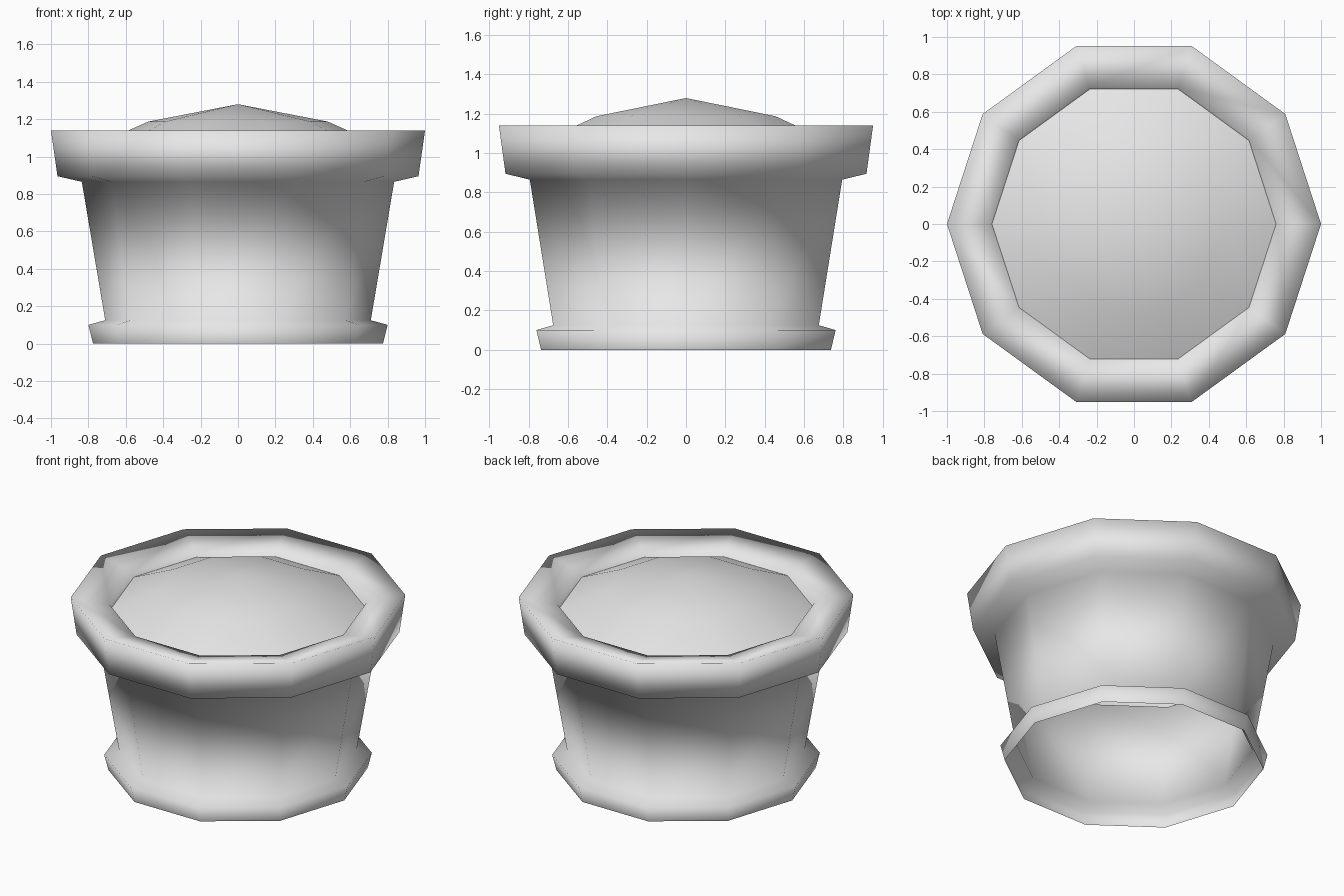
import bpy
import bmesh
from math import cos, sin, tau

SIDES = 10

cube = bpy.data.objects.get("Cube")
if cube:
    bpy.data.objects.remove(cube, do_unlink=True)

# Single plain grey material
grey = bpy.data.materials.new("light_grey")
grey.use_nodes = True
colour = (0.8, 0.8, 0.8, 1)
grey.diffuse_color = colour
grey.node_tree.nodes["Principled BSDF"].inputs["Base Color"].default_value = colour


def turned(name, profile):
    """Spin (radius, height) points into a smooth skin; radius 0 closes it."""
    bm = bmesh.new()
    rings = []
    for r, z in profile:
        if r == 0:
            rings.append([bm.verts.new((0, 0, z))] * SIDES)
        else:
            rings.append([bm.verts.new((r * cos(tau * k / SIDES), r * sin(tau * k / SIDES), z))
                          for k in range(SIDES)])
    for low, high in zip(rings, rings[1:]):
        for k in range(SIDES):
            n = (k + 1) % SIDES
            corners = [low[k], low[n], high[n], high[k]]
            face = bm.faces.new(list(dict.fromkeys(corners)))
            face.smooth = True
    mesh = bpy.data.meshes.new(name)
    bm.to_mesh(mesh)
    bm.free()
    mesh.materials.append(grey)
    obj = bpy.data.objects.new(name, mesh)
    bpy.context.collection.objects.link(obj)
    return obj


# Pot skin: open foot, tapered wall, heavy lip, inner lip wall
turned("pot", [(0.775, 0), (0.80, 0.10), (0.71, 0.125), (0.835, 0.865),
               (0.965, 0.895), (1.0, 1.14), (0.768, 1.09), (0.74, 1.0)])

# Mounded soil inside the lip
turned("soil", [(0.765, 1.06), (0.48, 1.187), (0, 1.28)])
